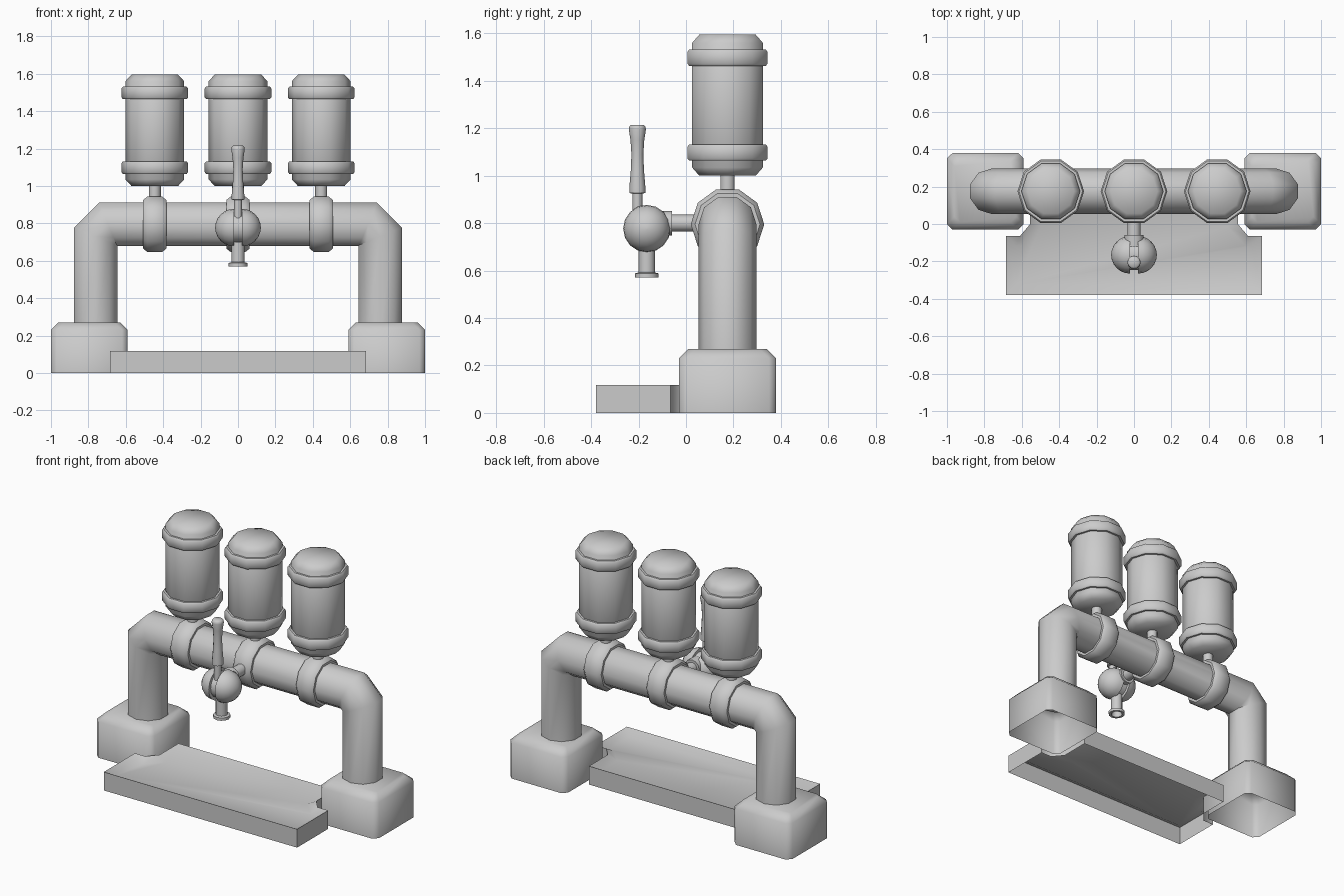
import bpy, bmesh, math

if "Cube" in bpy.data.objects:
    bpy.data.objects.remove(bpy.data.objects["Cube"])

PY, PZ = 0.175, 0.795          # pipe axis


def finish(name, bm, angle=50):
    bmesh.ops.recalc_face_normals(bm, faces=bm.faces[:])
    me = bpy.data.meshes.new(name)
    bm.to_mesh(me)
    bm.free()
    ob = bpy.data.objects.new(name, me)
    bpy.context.collection.objects.link(ob)
    bpy.ops.object.select_all(action='DESELECT')
    ob.select_set(True)
    bpy.context.view_layer.objects.active = ob
    bpy.ops.object.shade_smooth_by_angle(angle=math.radians(angle))
    return ob


def skin(bm, rings, caps=True):
    """Bridge successive closed rings of points with quads."""
    vs = [[bm.verts.new(p) for p in ring] for ring in rings]
    n = len(vs[0])
    for a, b in zip(vs, vs[1:]):
        for i in range(n):
            j = (i + 1) % n
            bm.faces.new((a[i], a[j], b[j], b[i]))
    if caps:
        bm.faces.new(vs[0])
        bm.faces.new(vs[-1])
    return vs


def lathe(name, profile, origin, axis='z', sides=10, angle=50):
    """Turn a (radius, height) profile about an axis."""
    bm = bmesh.new()
    rings = []
    for r, h in profile:
        ring = []
        for i in range(sides):
            t = 2 * math.pi * i / sides
            c, s = r * math.cos(t), r * math.sin(t)
            p = {'z': (c, s, h), 'x': (h, c, s), 'y': (c, h, s)}[axis]
            ring.append([p[k] + origin[k] for k in range(3)])
        rings.append(ring)
    skin(bm, rings)
    return finish(name, bm, angle)


# Bent pipe frame: mitred sweep in the xz plane
path = [(-0.76, 0.22), (-0.76, 0.73), (-0.695, PZ), (0.695, PZ), (0.76, 0.73), (0.76, 0.22)]
across = [(-1, 0), (-1, math.tan(math.pi / 8)), (-math.tan(math.pi / 8), 1),
          (math.tan(math.pi / 8), 1), (1, math.tan(math.pi / 8)), (1, 0)]
bm = bmesh.new()
rings = []
for (x, z), (dx, dz) in zip(path, across):
    ring = []
    for i in range(10):
        t = 2 * math.pi * i / 10
        s = 0.122 * math.sin(t)
        ring.append((x + dx * s, PY + 0.122 * math.cos(t), z + dz * s))
    rings.append(ring)
skin(bm, rings)
finish("pipe_frame", bm)

# Feet: chamfered boxes, open underneath
for side, sx in (("left", -1), ("right", 1)):
    bm = bmesh.new()
    rings = []
    for inset, z in ((0, 0), (0, 0.23), (0.04, 0.27)):
        h, c = 0.205 - inset, 0.03
        loop = [(h - c, -h), (h, c - h), (h, h - c), (h - c, h),
                (c - h, h), (-h, h - c), (-h, c - h), (c - h, -h)]
        rings.append([(sx * 0.795 + x, PY + y, z) for x, y in loop])
    vs = skin(bm, rings, caps=False)
    bm.faces.new(vs[-1])
    finish("foot_" + side, bm)

# Collars, necks and canisters
for i, x in enumerate((-0.445, 0, 0.445)):
    lathe(f"collar_{i}", [(0.118, -0.062), (0.137, -0.062), (0.155, -0.04),
                          (0.155, 0.04), (0.137, 0.062), (0.118, 0.062)], (x, PY, PZ), 'x')
    lathe(f"neck_{i}", [(0.032, 0.9), (0.032, 1.02)], (x, PY, 0))
    lathe(f"canister_{i}", [(0.125, 1.0), (0.157, 1.035), (0.157, 1.56), (0.125, 1.595)], (x, PY, 0))
    for part, z in (("lower", 1.0975), ("upper", 1.4975)):
        lathe(f"canister_band_{part}_{i}",
              [(0.15, -0.034), (0.17, -0.034), (0.178, -0.024),
               (0.178, 0.024), (0.17, 0.034), (0.15, 0.034)], (x, PY, z))

# Tap body: two half balls with a slot between them and a core disc
TY, TZ = -0.165, 0.777
for side, sx in (("left", -1), ("right", 1)):
    arc = [(0.1 * math.cos(a * math.pi / 12), sx * (0.022 + 0.1 * math.sin(a * math.pi / 12)))
           for a in range(6)] + [(0.004, sx * 0.122)]
    lathe("tap_half_" + side, arc, (0, TY, TZ), 'x', 16)
lathe("tap_core", [(0.08, -0.023), (0.08, 0.023)], (0, TY, TZ), 'x', 16)

# Tap arm with flange
lathe("tap_arm", [(0.052, -0.12), (0.052, -0.06), (0.036, -0.06), (0.036, 0.08)],
      (0, 0, 0.8), 'y', 12)

# Spout with hollow lip
lathe("spout", [(0.035, 0.7), (0.035, 0.592), (0.05, 0.588), (0.05, 0.57),
                (0.034, 0.57), (0.028, 0.62)], (0, TY, 0), 'z', 12)

# Tap handle
lathe("tap_handle", [(0.021, 0.8), (0.021, 0.925), (0.034, 0.927), (0.034, 0.95), (0.028, 1.02),
                     (0.025, 1.09), (0.029, 1.15), (0.036, 1.195), (0.034, 1.207),
                     (0.026, 1.215)], (0, -0.205, 0), 'z', 12)

# Drip tray: mirrored outline, sloping rim, thin floor, open underneath
outer = [(0.685, -0.38), (0.685, -0.065), (0.61, -0.065), (0.555, 0.0), (0.555, 0.19)]
inner = [(0.63, -0.325), (0.63, -0.118), (0.595, -0.115), (0.5, -0.015), (0.5, 0.135)]


def mirrored(half, z):
    return [(x, y, z) for x, y in half] + [(-x, y, z) for x, y in reversed(half)]


bm = bmesh.new()
vs = skin(bm, [mirrored(outer, 0), mirrored(outer, 0.118), mirrored(inner, 0.09)], caps=False)
bm.faces.new(vs[-1])
finish("drip_tray", bm)
